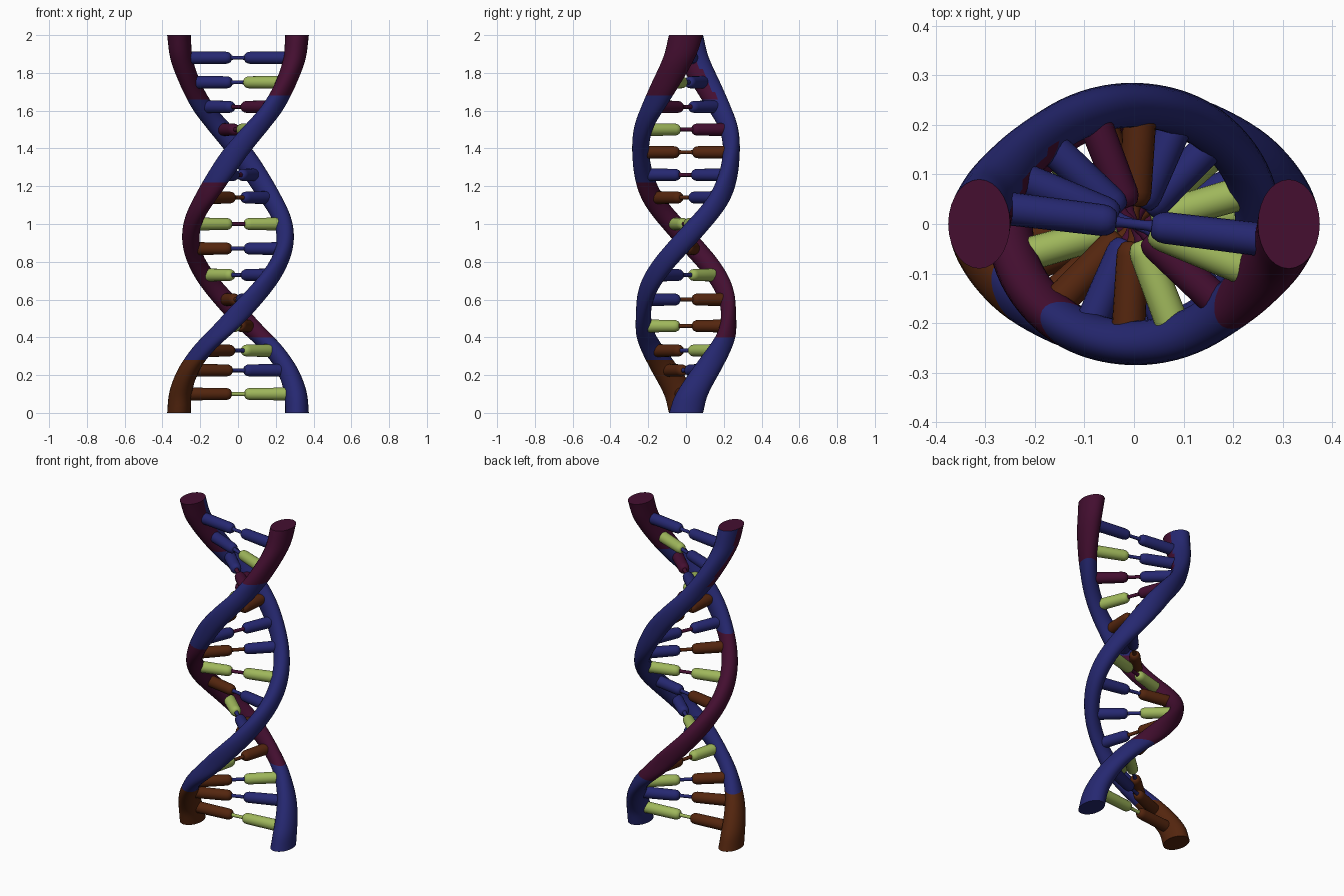
import bpy, bmesh, math
from mathutils import Matrix

if "Cube" in bpy.data.objects:
    bpy.data.objects.remove(bpy.data.objects["Cube"])

# ---- colours (linear) ----
def material(name, rgb):
    m = bpy.data.materials.new(name)
    m.diffuse_color = (*rgb, 1)
    m.use_nodes = True
    m.node_tree.nodes["Principled BSDF"].inputs["Base Color"].default_value = m.diffuse_color
    return m

MATS = {
    "navy": material("navy", (0.019, 0.021, 0.165)),
    "plum": material("plum", (0.058, 0.0045, 0.030)),
    "brown": material("brown", (0.089, 0.019, 0.0045)),
    "lime": material("lime", (0.345, 0.470, 0.105)),
}
KEYS = list(MATS)

# ---- helix tables: height -> value ----
RUNG_Z = [0.10, 0.225, 0.33, 0.46, 0.60, 0.73, 0.87, 1.0,
          1.14, 1.26, 1.38, 1.50, 1.62, 1.75, 1.88]
RUNG_DEG = [6, 22, 42, 75, 108, 138, 169, 196, 226, 247, 267, 291, 317, 338, 353]
ANGLE = [(0, 0), *zip(RUNG_Z, RUNG_DEG), (2, 360)]
RADIUS = [(0, .3125), (.1, .307), (.225, .283), (.33, .255), (.46, .23), (.55, .225),
          (.73, .237), (.93, .25), (1.15, .245), (1.4, .24), (1.6, .25),
          (1.75, .275), (1.88, .302), (2, .3125)]
HALF_WIDTH = [(0, .0625), (.15, .058), (.35, .046), (.55, .040), (.93, .046),
              (1.4, .045), (1.65, .048), (1.85, .058), (2, .0625)]
HALF_DEPTH = [(0, .09), (.2, .082), (.5, .074), (1.0, .075), (1.5, .075), (1.8, .082), (2, .09)]

def sample(table, z):
    """Smooth interpolation through the table points."""
    n = len(table)
    def slope(i):
        a, b = table[max(i - 1, 0)], table[min(i + 1, n - 1)]
        return (b[1] - a[1]) / (b[0] - a[0])
    i = max(k for k in range(n - 1) if table[k][0] <= z + 1e-9)
    (z0, v0), (z1, v1) = table[i], table[i + 1]
    h = z1 - z0
    t = (z - z0) / h
    return ((2*t**3 - 3*t**2 + 1) * v0 + (t**3 - 2*t**2 + t) * h * slope(i)
            + (3*t**2 - 2*t**3) * v1 + (t**3 - t**2) * h * slope(i + 1))

def centre(z, phase):
    a = math.radians(sample(ANGLE, z)) + phase
    r = sample(RADIUS, z)
    return a, r * math.cos(a), r * math.sin(a)

def finish(name, bm, mats):
    bmesh.ops.recalc_face_normals(bm, faces=bm.faces)
    me = bpy.data.meshes.new(name)
    bm.to_mesh(me)
    bm.free()
    for m in mats:
        me.materials.append(m)
    ob = bpy.data.objects.new(name, me)
    bpy.context.collection.objects.link(ob)
    bpy.ops.object.select_all(action='DESELECT')
    ob.select_set(True)
    bpy.context.view_layer.objects.active = ob
    bpy.ops.object.shade_smooth_by_angle(angle=math.radians(40))
    return ob

def bridge(bm, rings):
    for p, q in zip(rings, rings[1:]):
        n = len(p)
        for i in range(n):
            j = (i + 1) % n
            bm.faces.new((p[i], p[j], q[j], q[i]))
    bm.faces.new(rings[0][::-1])
    bm.faces.new(rings[-1])

# ---- strands: elliptical sections stacked along the helix ----
def strand(name, phase, colour_rule, steps=100, sides=28):
    bm = bmesh.new()
    rings = []
    for s in range(steps + 1):
        z = 2 * s / steps
        a, cx, cy = centre(z, phase)
        w, d = sample(HALF_WIDTH, z), sample(HALF_DEPTH, z)
        ring = []
        for k in range(sides):
            t = 2 * math.pi * k / sides
            u, v = w * math.cos(t), d * math.sin(t)
            ring.append(bm.verts.new((cx + u * math.cos(a) - v * math.sin(a),
                                      cy + u * math.sin(a) + v * math.cos(a), z)))
        rings.append(ring)
    bridge(bm, rings)
    for f in bm.faces:
        c = f.calc_center_median()
        dy = c.y - centre(min(max(c.z, 0), 2), phase)[2]
        f.material_index = KEYS.index(colour_rule(c.z, dy))
    finish(name, bm, MATS.values())

def first_colour(z, dy):
    if z < 0.28:
        return "brown"
    return "plum" if z > 1.66 and dy < 0.015 else "navy"

def second_colour(z, dy):
    return "plum" if 0.39 < z < 1.22 or z > 1.69 else "navy"

strand("first_strand", math.pi, first_colour)
strand("second_strand", 0, second_colour)

# ---- rungs: two rounded rods joined by a thin link ----
def lathe(name, profile, z, angle, colour, sides=20):
    bm = bmesh.new()
    rings = [[bm.verts.new((t, r * math.cos(2 * math.pi * k / sides),
                            r * math.sin(2 * math.pi * k / sides)))
              for k in range(sides)] for t, r in profile]
    bridge(bm, rings)
    bm.transform(Matrix.Translation((0, 0, z)) @ Matrix.Rotation(angle, 4, 'Z'))
    finish(name, bm, [MATS[colour]])

# colours per rung: second-strand side, first-strand side, link
RUNG_COLOURS = [
    "lime brown lime", "navy brown navy", "lime brown navy", "brown lime brown",
    "brown navy brown", "lime navy navy", "brown navy navy", "lime lime plum",
    "brown navy brown", "navy navy plum", "brown brown brown", "lime plum plum",
    "plum navy plum", "lime navy navy", "navy navy navy"]

for n, (z, deg, cols) in enumerate(zip(RUNG_Z, RUNG_DEG, RUNG_COLOURS), 1):
    near, far, link = cols.split()
    a = math.radians(deg)
    end = sample(RADIUS, z) - 0.015
    rod = [(.036, .016), (.040, .023), (.052, .030), (.065, .032), (end, .034)]
    lathe(f"rung_{n}_second_rod", rod, z, a, near)
    lathe(f"rung_{n}_first_rod", rod, z, a + math.pi, far)
    lathe(f"rung_{n}_link", [(-.045, .014), (-.025, .010), (.025, .010), (.045, .014)],
          z, a, link)
